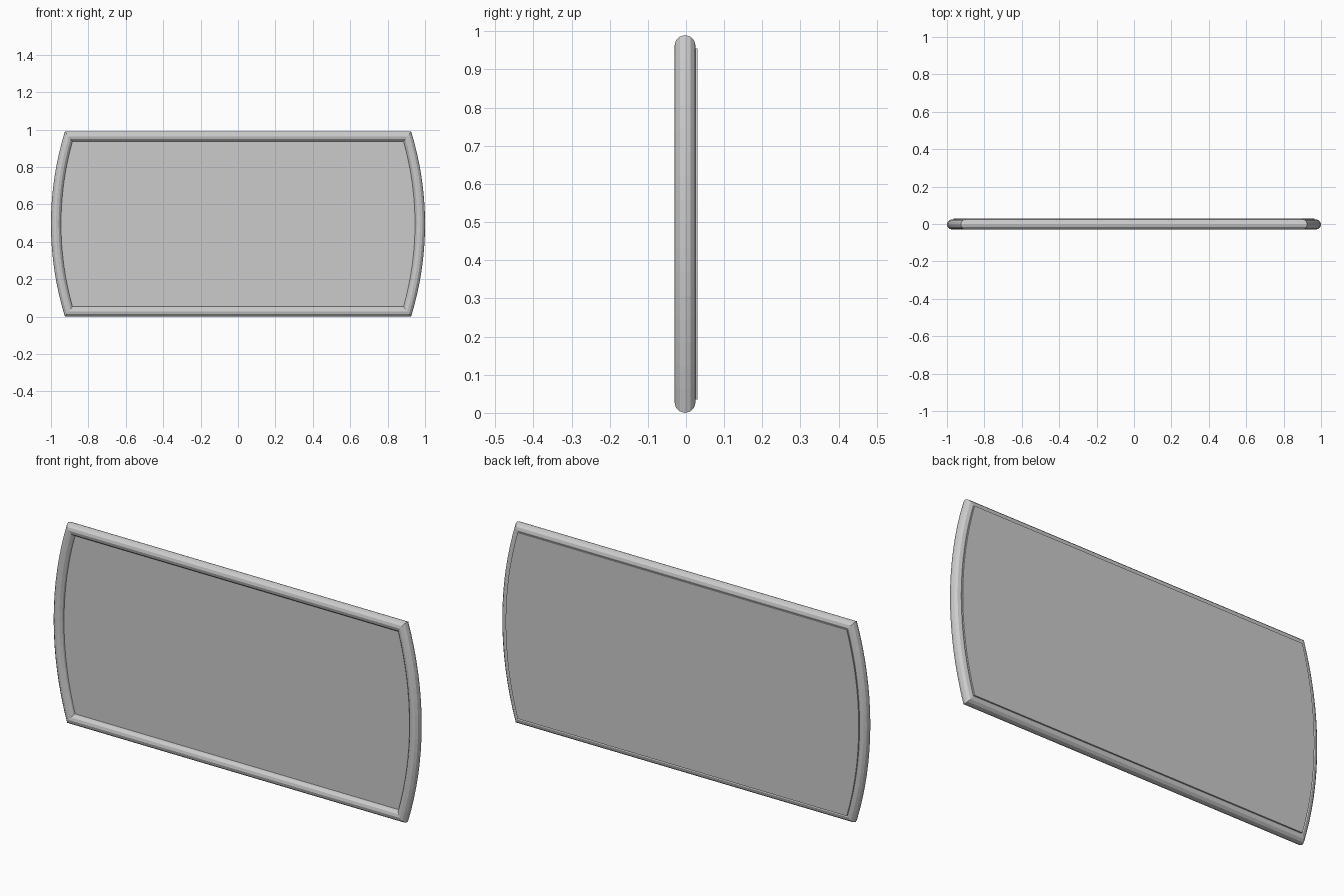
import bpy, bmesh, math

if "Cube" in bpy.data.objects:
    bpy.data.objects.remove(bpy.data.objects["Cube"])

H = 0.495        # half height
R = 1.68         # radius of the bowed sides
ARC = 16         # segments per bowed side
TUBE = 0.0275    # frame tube radius
SIDES = 12


def outline(inset, y):
    """Closed outline with straight top/bottom and bowed sides, moved inward."""
    r, h, cx = R - inset, H - inset, 1.0 - R
    a = math.asin(h / r)
    angles = [-a + 2 * a * i / ARC for i in range(ARC + 1)]
    right = [(cx + r * math.cos(t), y, H + r * math.sin(t)) for t in angles]
    left = [(-x, yy, 2 * H - z) for x, yy, z in right]
    return right + left


def build(name, rings, closed):
    """Skin successive outlines; closed joins last to first, otherwise cap ends."""
    bm = bmesh.new()
    loops = [[bm.verts.new(p) for p in ring] for ring in rings]
    n = len(loops[0])
    pairs = list(zip(loops, loops[1:]))
    if closed:
        pairs.append((loops[-1], loops[0]))
    else:
        bm.faces.new(loops[0])
        bm.faces.new(loops[-1])
    for a, b in pairs:
        for i in range(n):
            j = (i + 1) % n
            bm.faces.new((a[i], a[j], b[j], b[i]))
    bmesh.ops.recalc_face_normals(bm, faces=bm.faces)
    mesh = bpy.data.meshes.new(name)
    bm.to_mesh(mesh)
    bm.free()
    obj = bpy.data.objects.new(name, mesh)
    bpy.context.collection.objects.link(obj)
    return obj


# Faceted tube frame with mitred corners
section = [2 * math.pi * k / SIDES for k in range(SIDES)]
build("frame", [outline(TUBE - TUBE * math.cos(t), -0.0025 + TUBE * math.sin(t))
                for t in section], True)

# Flat panel set into the frame, slightly proud of its back
build("back_panel", [outline(0.035, -0.007), outline(0.035, 0.03)], False)
